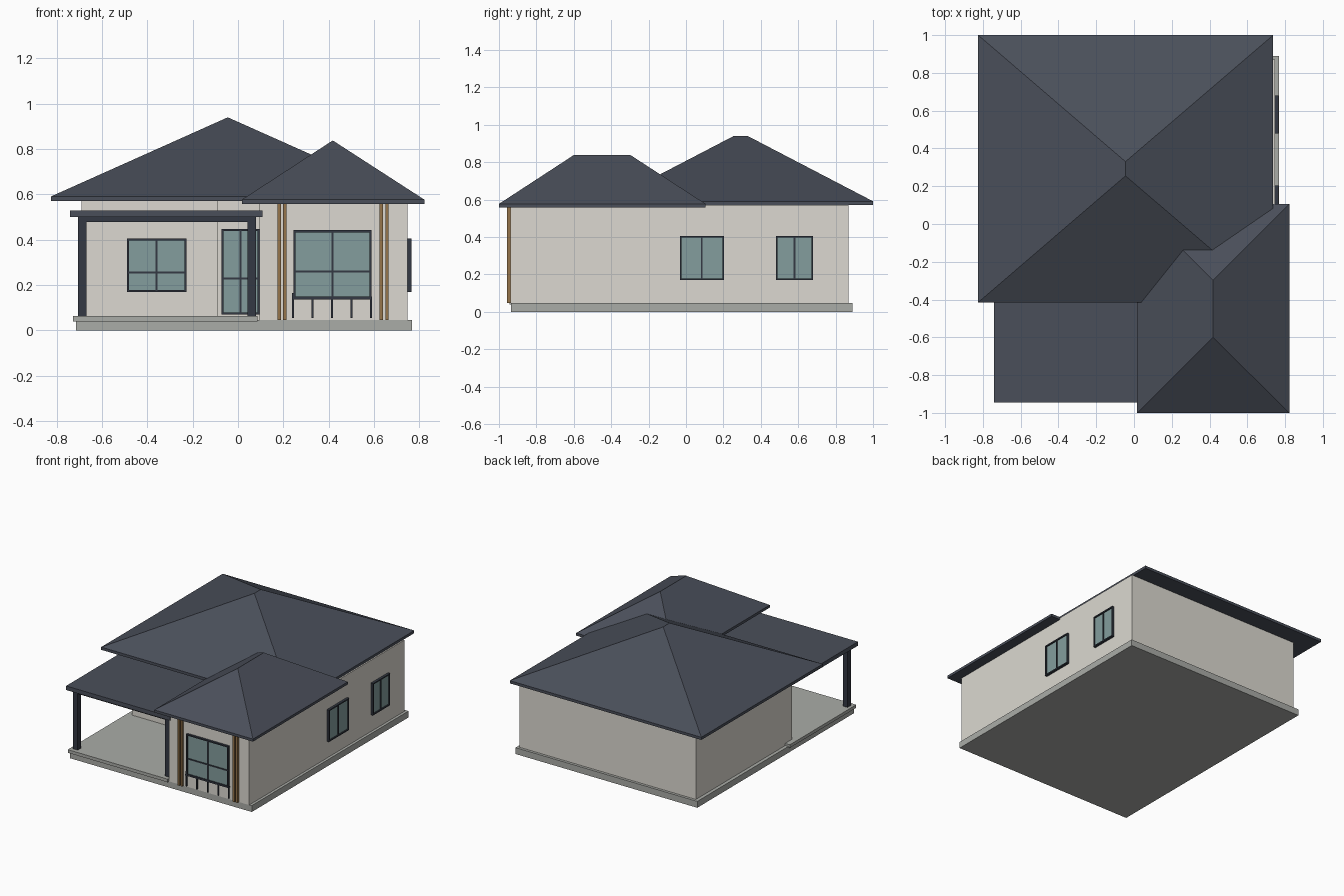
import bpy, bmesh

if "Cube" in bpy.data.objects:
    bpy.data.objects.remove(bpy.data.objects["Cube"])


def material(name, r, g, b):
    m = bpy.data.materials.new(name)
    lin = [((c / 255 + 0.055) / 1.055) ** 2.4 for c in (r, g, b)]
    m.diffuse_color = (*lin, 1)
    m.use_nodes = True
    m.node_tree.nodes["Principled BSDF"].inputs["Base Color"].default_value = m.diffuse_color
    return m


ROOF = material("slate_roof", 74, 79, 90)
WALL = material("cream_wall", 220, 217, 209)
STONE = material("grey_concrete", 170, 172, 167)
GLASS = material("teal_glass", 132, 157, 157)
FRAME = material("dark_frame", 52, 57, 67)
WOOD = material("brown_wood", 150, 117, 75)


def finish(name, bm, mat):
    bmesh.ops.recalc_face_normals(bm, faces=bm.faces)
    me = bpy.data.meshes.new(name)
    bm.to_mesh(me)
    bm.free()
    me.materials.append(mat)
    ob = bpy.data.objects.new(name, me)
    bpy.context.collection.objects.link(ob)
    return ob


def add_box(bm, x, y, z):
    vs = bmesh.ops.create_cube(bm, size=1)["verts"]
    for v in vs:
        v.co = [(lo + hi) / 2 + c * (hi - lo) for c, (lo, hi) in zip(v.co, (x, y, z))]


def box(name, mat, x, y, z):
    bm = bmesh.new()
    add_box(bm, x, y, z)
    return finish(name, bm, mat)


def prism(name, mat, outline, z0, z1):
    bm = bmesh.new()
    face = bm.faces.new([bm.verts.new((x, y, z0)) for x, y in outline])
    top = bmesh.ops.extrude_face_region(bm, geom=[face])["geom"]
    for v in top:
        if isinstance(v, bmesh.types.BMVert):
            v.co.z = z1
    return finish(name, bm, mat)


def hip_roof(name, x, y, z_under, z_eave, z_ridge, ridge_x, ridge_y):
    bm = bmesh.new()
    corners = [(x[0], y[0]), (x[1], y[0]), (x[1], y[1]), (x[0], y[1])]
    lo = [bm.verts.new((*c, z_under)) for c in corners]
    hi = [bm.verts.new((*c, z_eave)) for c in corners]
    a, b = [bm.verts.new((ridge_x, ry, z_ridge)) for ry in ridge_y]
    bm.faces.new(lo)
    for i in range(4):
        j = (i + 1) % 4
        bm.faces.new((lo[i], lo[j], hi[j], hi[i]))
    bm.faces.new((hi[0], hi[1], a))
    bm.faces.new((hi[1], hi[2], b, a))
    bm.faces.new((hi[2], hi[3], b))
    bm.faces.new((hi[3], hi[0], a, b))
    return finish(name, bm, ROOF)


def window(name, side, plane, u, z, cross=None, depth=0.016):
    """Glass plate with a frame and bars; side is 'front' (-y) or 'right' (+x)."""
    def place(bm, us, d, zs):
        if side == "front":
            add_box(bm, us, (plane - d, plane + 0.005), zs)
        else:
            add_box(bm, (plane - 0.005, plane + d), us, zs)
    t = 0.009
    mid = (u[0] + u[1]) / 2
    glass, frame = bmesh.new(), bmesh.new()
    place(glass, (u[0] + t, u[1] - t), depth * 0.5, (z[0] + t, z[1] - t))
    for e in (u[0], u[1] - t):
        place(frame, (e, e + t), depth, z)
    for e in (z[0], z[1] - t):
        place(frame, (u[0] + t, u[1] - t), depth, (e, e + t))
    place(frame, (mid - t / 2, mid + t / 2), depth * 0.85, (z[0] + t, z[1] - t))
    if cross:
        place(frame, (u[0] + t, u[1] - t), depth * 0.8, (cross - t / 2, cross + t / 2))
    finish(name + "_glass", glass, GLASS)
    finish(name + "_frame", frame, FRAME)


# Foundation and porch floor
box("foundation", STONE, (-0.715, 0.767), (-0.935, 0.89), (0, 0.047))
box("porch_floor", STONE, (-0.728, 0.087), (-0.943, -0.17), (0.04, 0.063))

# Walls: main body, recessed entry and front wing in one outline
prism("walls", WALL, [(-0.69, -0.25), (-0.09, -0.25), (-0.09, -0.19), (0.095, -0.19),
                      (0.095, -0.938), (0.747, -0.938), (0.747, 0.87), (-0.69, 0.87)],
      0.047, 0.572)

# Hipped roofs
hip_roof("main_roof", (-0.825, 0.737), (-0.415, 1.0), 0.571, 0.591, 0.94, -0.045, (0.255, 0.33))
hip_roof("wing_roof", (0.017, 0.822), (-1.0, 0.105), 0.558, 0.577, 0.838, 0.418, (-0.6, -0.297))

# Flat porch roof with beams and columns
box("porch_roof", ROOF, (-0.74, 0.108), (-0.945, -0.2), (0.5, 0.53))
box("porch_front_beam", FRAME, (-0.705, 0.08), (-0.912, -0.874), (0.478, 0.5))
box("porch_side_beam", FRAME, (-0.705, -0.672), (-0.874, -0.25), (0.478, 0.5))
for name, x in (("left", -0.705), ("right", 0.043)):
    box("porch_column_" + name, FRAME, (x, x + 0.036), (-0.912, -0.874), (0.063, 0.48))

# Windows and entry door
window("wing_window", "front", -0.938, (0.245, 0.588), (0.14, 0.442), 0.26)
window("porch_window", "front", -0.25, (-0.49, -0.228), (0.17, 0.405), 0.256)
window("entry_door", "front", -0.19, (-0.072, 0.094), (0.07, 0.447), 0.23)
window("side_window_front", "right", 0.747, (-0.033, 0.203), (0.17, 0.405), depth=0.018)
window("side_window_back", "right", 0.747, (0.48, 0.68), (0.17, 0.405), depth=0.018)

# Timber strips in pairs beside the wing window
for i, x in enumerate((0.175, 0.199, 0.625, 0.65)):
    box(f"timber_strip_{i + 1}", WOOD, (x, x + 0.014), (-0.956, -0.93), (0.047, 0.56))

# Low railing under the wing window
for i in range(5):
    x = 0.242 + i * 0.0862
    box(f"railing_post_{i + 1}", FRAME, (x - 0.004, x + 0.004), (-0.95, -0.942), (0.055, 0.165 if i == 0 else 0.15))
box("railing_top", FRAME, (0.238, 0.591), (-0.955, -0.938), (0.136, 0.146))
